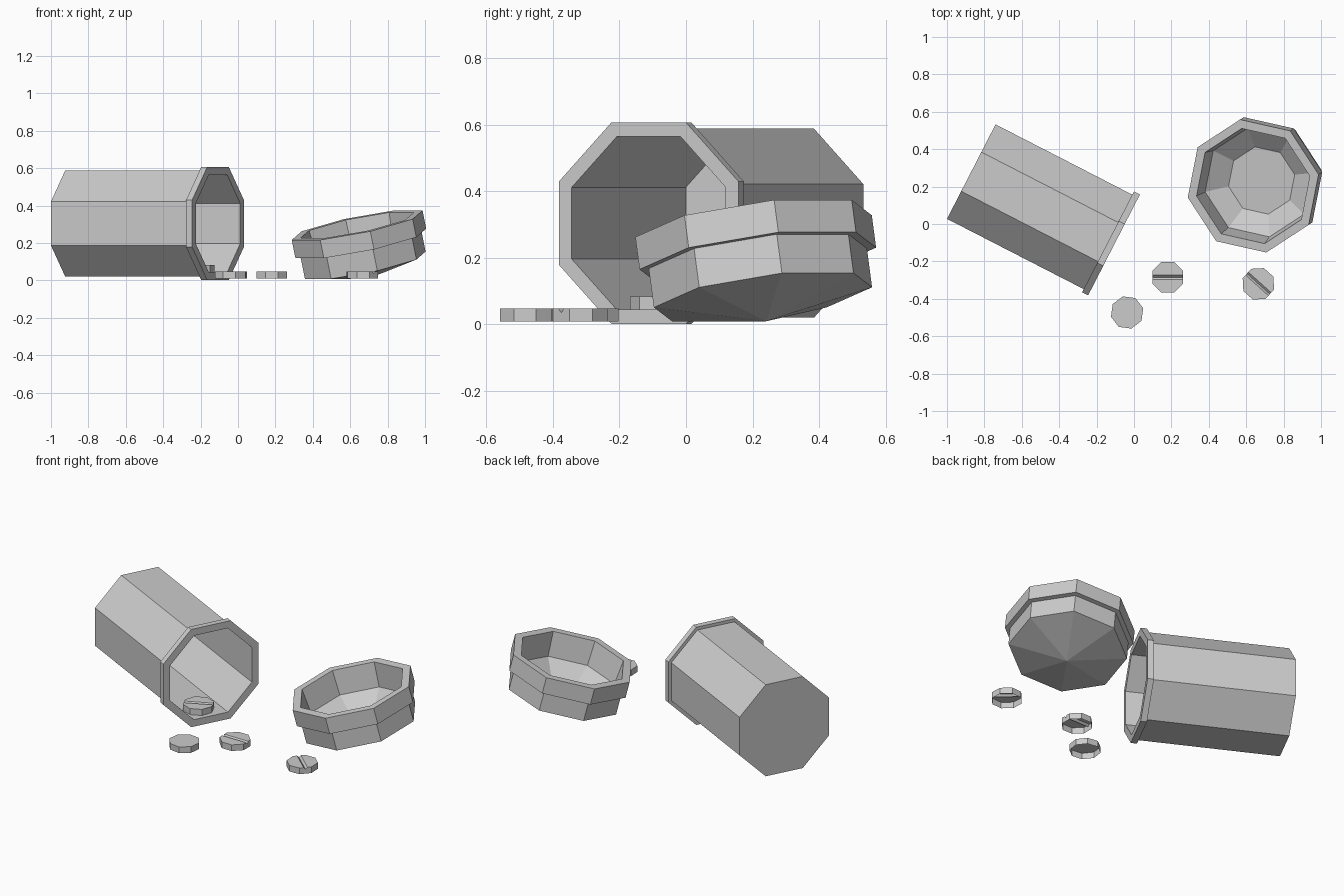
import bpy, bmesh
from math import cos, sin, pi, radians
from mathutils import Matrix, Vector

if "Cube" in bpy.data.objects:
    bpy.data.objects.remove(bpy.data.objects["Cube"])

grey = bpy.data.materials.new("light_grey")
grey.use_nodes = True
grey.diffuse_color = (0.6, 0.6, 0.6, 1)
grey.node_tree.nodes["Principled BSDF"].inputs["Base Color"].default_value = (0.6, 0.6, 0.6, 1)
SIDES = 8
FLAT = cos(pi / SIDES)


def finish(name, bm, matrix):
    mesh = bpy.data.meshes.new(name)
    bm.to_mesh(mesh)
    bm.free()
    mesh.materials.append(grey)
    obj = bpy.data.objects.new(name, mesh)
    obj.matrix_world = matrix
    bpy.context.collection.objects.link(obj)
    return obj


def octagon_lathe(name, profile, matrix):
    """Sweep (flat radius, height) points round z; zero radius makes a fan tip."""
    bm = bmesh.new()
    rings = []
    for r, z in profile:
        if r == 0:
            rings.append([bm.verts.new((0, 0, z))] * SIDES)
        else:
            angles = [(k + 0.5) * 2 * pi / SIDES for k in range(SIDES)]
            rings.append([bm.verts.new((r / FLAT * cos(a), r / FLAT * sin(a), z)) for a in angles])
    for low, high in zip(rings, rings[1:]):
        for k in range(SIDES):
            n = (k + 1) % SIDES
            corners = list(dict.fromkeys((low[k], low[n], high[n], high[k])))
            bm.faces.new(corners)
    # Flat caps on any open end
    for ring in (rings[0], rings[-1]):
        if ring[0] is not ring[1]:
            bm.faces.new(ring)
    bmesh.ops.recalc_face_normals(bm, faces=bm.faces)
    return finish(name, bm, matrix)


def pill(name, location, turn, grooved=True):
    """Open-bottomed octagonal tablet with a scored V groove on top."""
    bm = bmesh.new()
    bmesh.ops.create_cone(bm, cap_ends=True, segments=SIDES, radius1=0.089, radius2=0.089,
                          depth=0.038, matrix=Matrix.Rotation(pi / SIDES, 4, "Z"))
    bottom = [f for f in bm.faces if f.normal.z < -0.5]
    bmesh.ops.delete(bm, geom=bottom, context="FACES_ONLY")
    if grooved:
        for offset in (-0.011, 0, 0.011):
            bmesh.ops.bisect_plane(bm, geom=bm.verts[:] + bm.edges[:] + bm.faces[:],
                                   plane_co=(0, offset, 0), plane_no=(0, 1, 0))
        for v in bm.verts:
            if abs(v.co.y) < 0.001 and v.co.z > 0:
                v.co.z -= 0.012
    return finish(name, bm, Matrix.Translation(location) @ Matrix.Rotation(radians(turn), 4, "Z"))


# Bottle lying on its side: outer wall, rim, then hollow inside
lying = (Matrix.Translation((-0.87, 0.28, 0.304)) @ Matrix.Rotation(radians(-27.2), 4, "Z")
         @ Matrix.Rotation(pi / 2, 4, "Y"))
octagon_lathe("bottle", [(0.284, 0), (0.284, 0.822), (0.303, 0.822), (0.303, 0.858),
                         (0.26, 0.858), (0.26, 0.108)], lying)

# Cap resting upside down, tipped on one edge
tipped = (Matrix.Translation((0.637, 0.203, 0.295)) @ Matrix.Rotation(radians(33.1), 4, "Z")
          @ Matrix.Rotation(radians(-13.6), 4, "Y"))
octagon_lathe("cap", [(0, -0.294), (0.31, -0.22), (0.31, -0.1), (0.336, -0.1), (0.336, 0),
                      (0.291, 0), (0.275, -0.15), (0.17, -0.23)], tipped)

# Loose pills
pill("pill_plain", (-0.037, -0.473, 0.028), -7.5, grooved=False)
pill("pill_middle", (0.18, -0.285, 0.028), 0)
pill("pill_right", (0.665, -0.32, 0.028), -42)
pill("pill_in_bottle", (-0.215, -0.08, 0.064), 25)
